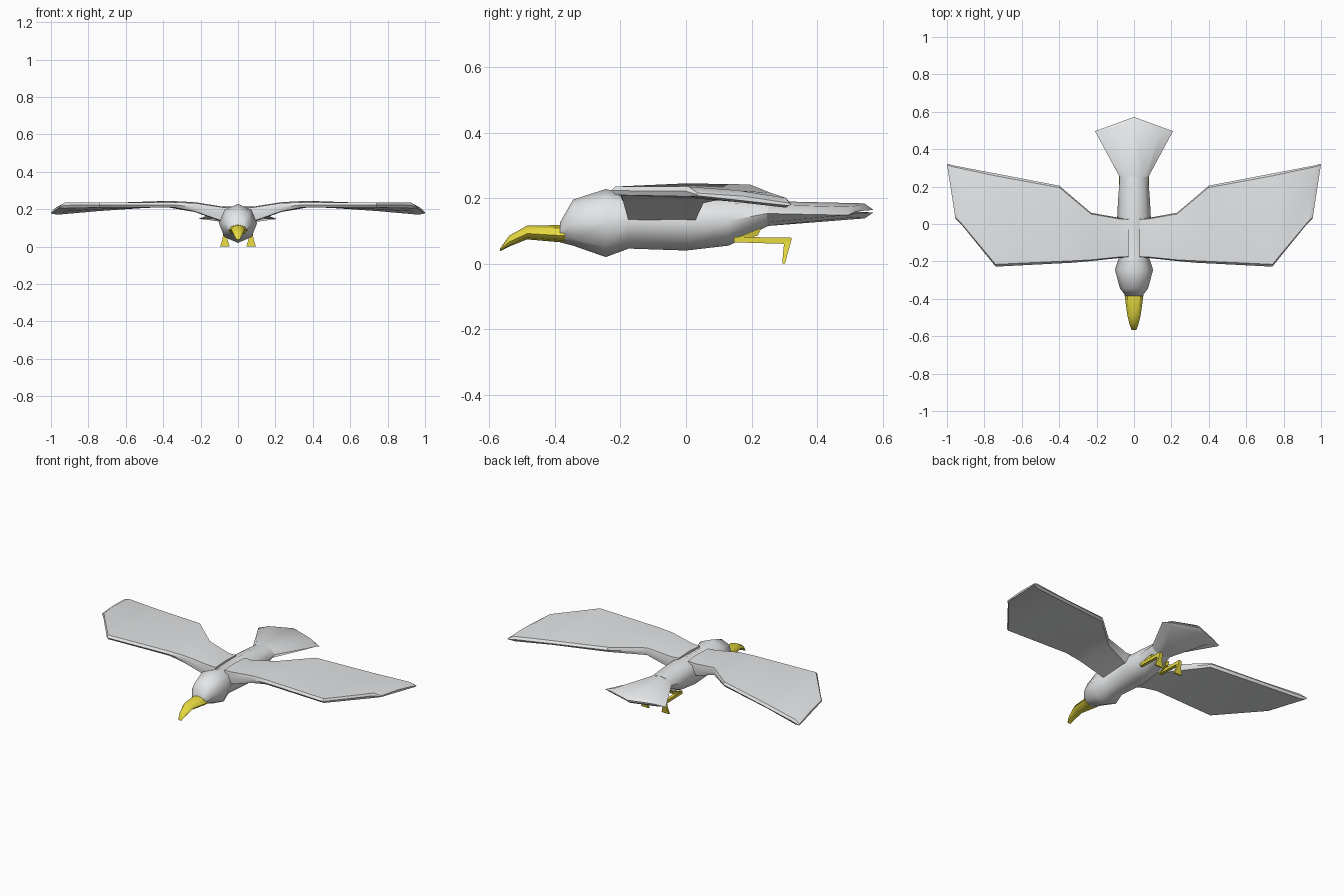
import bpy, bmesh, math

if "Cube" in bpy.data.objects:
    bpy.data.objects.remove(bpy.data.objects["Cube"])


def material(name, rgb):
    m = bpy.data.materials.new(name)
    m.diffuse_color = (*rgb, 1)
    m.use_nodes = True
    m.node_tree.nodes["Principled BSDF"].inputs["Base Color"].default_value = m.diffuse_color
    return m


WHITE = material("pale_grey", (0.78, 0.79, 0.80))
YELLOW = material("yellow", (0.80, 0.70, 0.05))


def loft(name, rings, mat, angle=40, mirror=False):
    """Skin a list of equal-length point rings and cap both ends."""
    bm = bmesh.new()
    vs = [[bm.verts.new(p) for p in r] for r in rings]
    n = len(vs[0])
    for a, b in zip(vs, vs[1:]):
        for i in range(n):
            bm.faces.new((a[i], a[(i + 1) % n], b[(i + 1) % n], b[i]))
    bm.faces.new(vs[0])
    bm.faces.new(vs[-1])
    if mirror:
        d = bmesh.ops.duplicate(bm, geom=bm.verts[:] + bm.edges[:] + bm.faces[:])
        for v in d["geom"]:
            if isinstance(v, bmesh.types.BMVert):
                v.co.x *= -1
    bmesh.ops.recalc_face_normals(bm, faces=bm.faces[:])
    me = bpy.data.meshes.new(name)
    bm.to_mesh(me)
    bm.free()
    ob = bpy.data.objects.new(name, me)
    bpy.context.collection.objects.link(ob)
    me.materials.append(mat)
    bpy.ops.object.select_all(action='DESELECT')
    ob.select_set(True)
    bpy.context.view_layer.objects.active = ob
    bpy.ops.object.shade_smooth_by_angle(angle=math.radians(angle))
    return ob


def ring(y, w, bottom, top, side=None, sweep=0.0, n=8):
    """Eight-sided cross-section; side = height of widest points, sweep = y shift there."""
    side = (bottom + top) / 2 if side is None else side
    pts = []
    for i in range(n):
        a = 2 * math.pi * i / n
        c, s = math.cos(a), math.sin(a)
        z = side + s * ((top - side) if s > 0 else (side - bottom))
        pts.append((w * c, y - sweep * abs(c), z))
    return pts


# head and body
loft("body", [
    ring(-0.385, 0.045, 0.065, 0.125),
    ring(-0.345, 0.075, 0.055, 0.195),
    ring(-0.245, 0.102, 0.020, 0.228),
    ring(-0.175, 0.080, 0.046, 0.210),
    ring(0.00, 0.092, 0.040, 0.215),
    ring(0.13, 0.085, 0.055, 0.208),
    ring(0.25, 0.076, 0.115, 0.192),
], WHITE, 60)

# fanned tail, ending in a shallow point
loft("tail", [
    ring(0.20, 0.076, 0.095, 0.195),
    ring(0.25, 0.076, 0.115, 0.191),
    ring(0.545, 0.205, 0.138, 0.184, 0.148, 0.055),
    ring(0.572, 0.212, 0.156, 0.164, 0.148, 0.077),
], WHITE, 50)

# hooked beak
loft("beak", [
    ring(-0.37, 0.052, 0.064, 0.118, 0.085),
    ring(-0.485, 0.036, 0.074, 0.116, 0.092),
    ring(-0.540, 0.023, 0.052, 0.085, 0.066),
    ring(-0.568, 0.012, 0.038, 0.046),
], YELLOW, 40)


def chord(le, te, th, e=0.025):
    """Wing section between leading and trailing edge points (top heights)."""
    d = [t - l for l, t in zip(le, te)]

    def p(f, drop):
        return tuple(l + f * k - (drop if i == 2 else 0)
                     for i, (l, k) in enumerate(zip(le, d)))
    return [p(0, th * 0.5), p(e, 0), p(0.5, -0.006), p(1 - e, 0),
            p(1, th * 0.5), p(1 - e, th), p(0.5, th), p(e, th)]


# wings
loft("wings", [
    chord((0.03, -0.18, 0.208), (0.03, 0.03, 0.208), 0.09),
    chord((0.08, -0.182, 0.210), (0.08, 0.033, 0.205), 0.075),
    chord((0.23, -0.198, 0.233), (0.23, 0.060, 0.230), 0.045),
    chord((0.33, -0.207, 0.236), (0.40, 0.205, 0.242), 0.028),
    chord((0.74, -0.228, 0.236), (0.74, 0.270, 0.216), 0.026),
    chord((0.925, 0.00, 0.236), (0.965, 0.313, 0.200), 0.030),
    chord((0.955, 0.03, 0.216), (1.00, 0.322, 0.184), 0.008),
], WHITE, 35, True)


def bar(y, z, w, dy, dz, x=0.07):
    """Four-cornered leg section."""
    return [(x - w, y - dy, z - dz), (x + w, y - dy, z - dz),
            (x + w, y + dy, z + dz), (x - w, y + dy, z + dz)]


# folded legs: thigh, shank and hanging webbed feet
loft("thighs", [bar(0.225, 0.098, 0.010, 0.006, 0.012, 0.055),
                bar(0.155, 0.073, 0.010, 0.004, 0.008)], YELLOW, 30, True)
loft("shanks", [bar(0.147, 0.073, 0.010, 0, 0.008),
                bar(0.318, 0.070, 0.009, 0.003, 0.010)], YELLOW, 30, True)
loft("feet", [bar(0.312, 0.076, 0.008, 0.011, 0),
              bar(0.305, 0.040, 0.013, 0.008, 0),
              bar(0.298, 0.000, 0.026, 0.004, 0)], YELLOW, 30, True)
